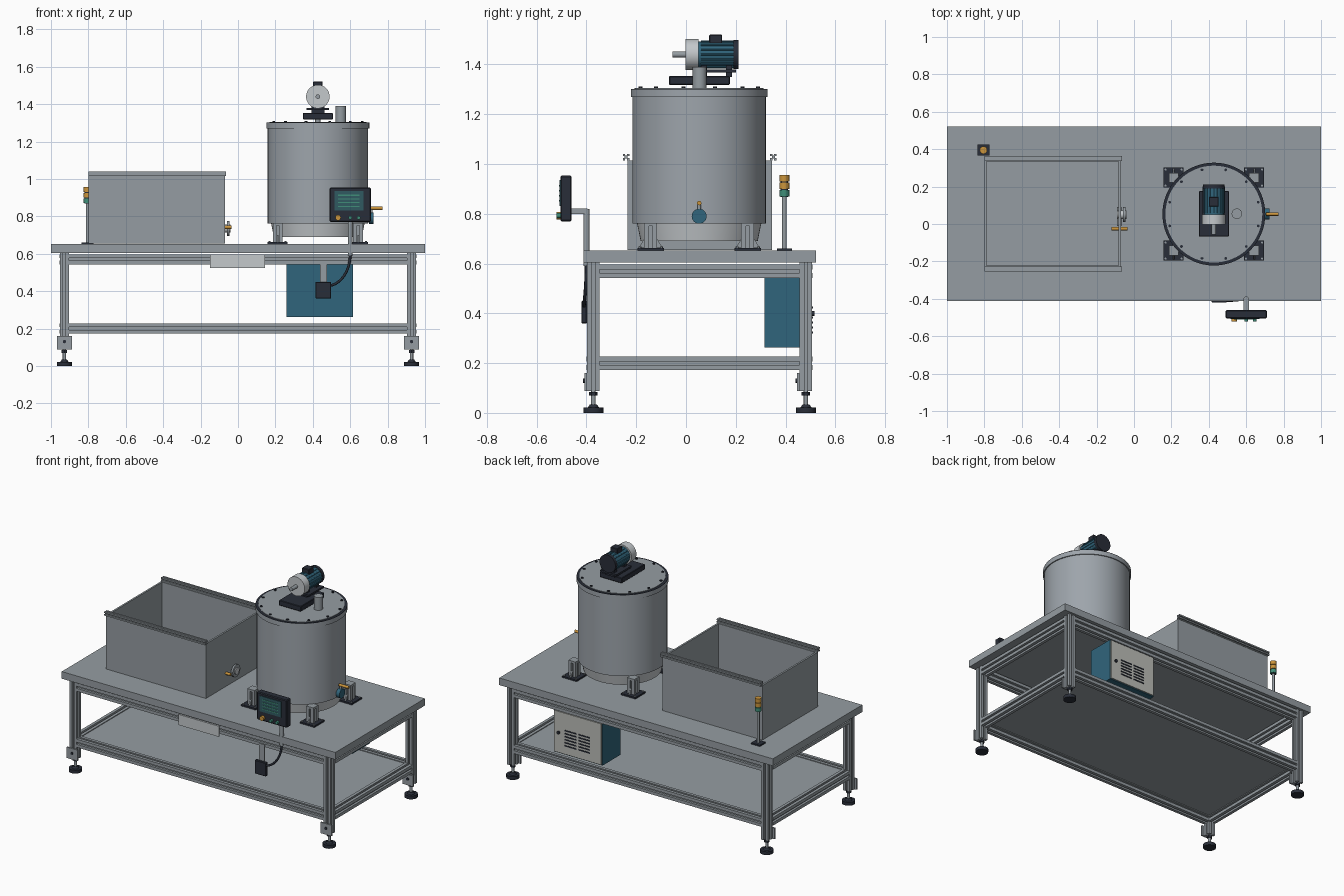
import bpy, bmesh, math
from mathutils import Vector, Matrix

cube = bpy.data.objects.get("Cube")
if cube:
    bpy.data.objects.remove(cube, do_unlink=True)


def material(name, *rgb):
    m = bpy.data.materials.new(name)
    m.use_nodes = True
    m.diffuse_color = (*rgb, 1)
    m.node_tree.nodes["Principled BSDF"].inputs["Base Color"].default_value = (*rgb, 1)
    return m


STEEL = material("steel grey", .30, .335, .36)
TANK = material("brushed steel", .34, .375, .41)
LIGHT = material("light grey", .55, .58, .6)
DARK = material("dark slate", .022, .027, .04)
BLUE = material("machine blue", .03, .13, .2)
ORANGE = material("amber", .6, .3, .045)
GREEN = material("signal green", .05, .27, .19)
SCREEN = material("screen teal", .03, .1, .12)
DOOR = material("door grey", .5, .51, .48)

AXES = {"x": Matrix.Rotation(math.pi / 2, 4, "Y"),
        "y": Matrix.Rotation(-math.pi / 2, 4, "X"),
        "z": Matrix.Identity(4)}


def finish(name, bm, mat, smooth=False):
    bmesh.ops.recalc_face_normals(bm, faces=bm.faces)
    me = bpy.data.meshes.new(name)
    bm.to_mesh(me)
    bm.free()
    me.materials.append(mat)
    ob = bpy.data.objects.new(name, me)
    bpy.context.collection.objects.link(ob)
    if smooth:
        bpy.ops.object.select_all(action="DESELECT")
        ob.select_set(True)
        bpy.context.view_layer.objects.active = ob
        bpy.ops.object.shade_smooth_by_angle(angle=math.radians(35))
    return ob


def box(name, x, y, z, mat, bevel=0):
    """Box from three (low, high) ranges."""
    lo, hi = Vector((x[0], y[0], z[0])), Vector((x[1], y[1], z[1]))
    bm = bmesh.new()
    bmesh.ops.create_cube(bm, size=1, matrix=Matrix.Translation((lo + hi) / 2)
                          @ Matrix.Diagonal((*(hi - lo), 1)))
    if bevel:
        bmesh.ops.bevel(bm, geom=bm.edges[:], offset=bevel, segments=1, affect="EDGES")
    return finish(name, bm, mat)


def rod(name, start, length, r, mat, axis="z", sides=24, r2=None):
    """Cylinder or cone growing from start along an axis."""
    bm = bmesh.new()
    bmesh.ops.create_cone(bm, cap_ends=True, segments=sides, radius1=r,
                          radius2=r if r2 is None else r2, depth=length,
                          matrix=Matrix.Translation(start) @ AXES[axis]
                          @ Matrix.Translation((0, 0, length / 2)))
    return finish(name, bm, mat, sides > 8)


def prism(name, pts, start, length, mat, axis="z"):
    """Extrude a flat outline along an axis."""
    bm = bmesh.new()
    face = bm.faces.new([bm.verts.new((px, py, 0)) for px, py in pts])
    new = bmesh.ops.extrude_face_region(bm, geom=[face])["geom"]
    bmesh.ops.translate(bm, vec=(0, 0, length),
                        verts=[v for v in new if isinstance(v, bmesh.types.BMVert)])
    bmesh.ops.transform(bm, matrix=Matrix.Translation(start) @ AXES[axis], verts=bm.verts)
    return finish(name, bm, mat)


def slotted(name, start, length, axis="z", size=.05):
    """Aluminium profile with a groove on each side."""
    h, w, d = size / 2, size * .13, size * .28
    side = [(-h, -h), (-w, -h), (-w, -h + d), (w, -h + d), (w, -h)]
    pts = []
    for k in range(4):
        c, s = round(math.cos(k * math.pi / 2)), round(math.sin(k * math.pi / 2))
        pts += [(px * c - py * s, px * s + py * c) for px, py in side]
    return prism(name, pts, start, length, STEEL, axis)


# Table top, frame and shelf
FRONT, BACK, LEGX = -.372, .482, .928
box("table_top", (-1, 1), (-.412, .522), (.605, .652), STEEL)
box("lower_shelf", (-.925, .925), (FRONT, BACK), (.212, .222), STEEL)
for z in (.57, .2):
    for y in (FRONT, BACK):
        slotted("long_rail", (-LEGX + .025, y, z), 2 * LEGX - .05, "x", .054)
    for x in (-LEGX, LEGX):
        slotted("side_rail", (x, FRONT + .025, z), BACK - FRONT - .05, "y", .054)

# Legs with levelling feet
for x in (-LEGX, LEGX):
    for y in (FRONT, BACK):
        slotted("leg", (x, y, .088), .517)
        rod("foot_pad", (x, y, 0), .022, .04, DARK)
        rod("foot_collar", (x, y, .022), .012, .022, DARK, r2=.014)
        rod("foot_stem", (x, y, .03), .06, .009, STEEL, sides=12)
        rod("foot_nut", (x, y, .07), .014, .017, DARK, sides=6)
        box("foot_bracket", (x - .04, x + .04), (y - .035, y - .025), (.088, .16), STEEL)
        rod("bracket_bolt", (x, y - .041, .13), .008, .009, DARK, "y", 12)

# Front label plate
box("front_plate", (-.15, .145), (-.408, -.398), (.525, .595), LIGHT)

# Open tray
box("tray_floor", (-.8, -.07), (-.235, .345), (.655, .67), STEEL)
for y in (-.235, .333):
    box("tray_long_wall", (-.8, -.07), (y, y + .012), (.665, 1.015), STEEL)
for x in (-.8, -.082):
    box("tray_end_wall", (x, x + .012), (-.23, .34), (.665, 1.015), STEEL)
for y in (-.241, .351):
    slotted("tray_rim_rail", (-.8, y, 1.028), .735, "x", .026)

# Tray drain valve
rod("drain_pipe", (-.09, .05, .735), .05, .022, LIGHT, "x")
rod("drain_flange", (-.058, .05, .735), .012, .04, STEEL, "x")
rod("drain_body", (-.08, -.01, .735), .1, .012, STEEL, "y", 16)
rod("drain_handle", (-.12, -.025, .742), .085, .009, ORANGE, "x", 12)

# Tank
CX, CY = .427, .053
rod("tank_body", (CX, CY, .762), .518, .268, TANK, sides=64)
rod("tank_bottom", (CX, CY, .69), .073, .235, LIGHT, sides=64, r2=.25)
rod("tank_rim", (CX, CY, 1.27), .03, .275, TANK, sides=64)
rod("lid_ring", (CX, CY, 1.298), .004, .275, DARK, sides=64)
rod("tank_lid", (CX, CY, 1.299), .006, .259, STEEL, sides=64)
for k in range(12):
    a = math.tau * (k + .5) / 12
    rod("lid_bolt", (CX + .245 * math.cos(a), CY + .245 * math.sin(a), 1.304),
        .007, .008, DARK, sides=6)
rod("lid_inlet", (.55, .055, 1.303), .087, .028, STEEL)

# Tank supports
for sx in (-1, 1):
    for sy in (-1, 1):
        x, y = CX + sx * .215, CY + sy * .195
        box("support_pad", (x - .053, x + .053), (y - .053, y + .053), (.652, .662), DARK)
        slotted("support_post", (x, y, .662), .09, size=.052)
        box("support_cap", (x - .026, x + .026), (y - .026, y + .026), (.75, .764), STEEL)
        for s in (-1, 1):
            prism("support_gusset", [(0, 0), (-.035, 0), (0, s * .022)],
                  (x - .004 if s else x, y + s * .026, .664), .008, STEEL, "x")
            for t in (-1, 1):
                rod("pad_bolt", (x + s * .043, y + t * .043, .66), .008, .006, STEEL, sides=6)

# Tank outlet
rod("outlet_neck", (.685, CY, .79), .02, .022, STEEL, "x")
rod("outlet_valve", (.7, CY, .79), .025, .03, BLUE, "x")
rod("outlet_stem", (.713, CY, .8), .042, .007, STEEL, sides=12)
rod("outlet_handle", (.705, CY, .843), .068, .009, ORANGE, "x", 12)

# Drive motor
MZ = 1.44
box("motor_base", (CX - .08, CX + .08), (-.068, .176), (1.318, 1.353), DARK, .003)
rod("mixer_shaft", (CX, CY, 1.3), .03, .014, STEEL)
box("motor_foot", (CX - .06, CX + .06), (.045, .2), (1.368, 1.38), DARK)
for y in (.06, .16):
    box("motor_mount", (CX - .035, CX + .035), (y, y + .025), (1.35, 1.395), DARK)
rod("gear_head", (CX, -.003, MZ), .053, .063, LIGHT, "y", 32)
rod("motor_shaft", (CX, -.055, MZ), .055, .012, STEEL, "y")
rod("motor_body", (CX, .05, MZ), .145, .053, BLUE, "y", 32)
for k in range(16):
    a = math.tau * k / 16
    rod("cooling_fin", (CX + .053 * math.cos(a), .06, MZ + .053 * math.sin(a)),
        .13, .004, BLUE, "y", 6)
rod("fan_cover", (CX, .19, MZ), .02, .058, DARK, "y", 32)
box("terminal_box", (CX - .026, CX + .026), (.093, .145), (1.48, 1.52), DARK, .003)

# Signal tower
TX, TY = -.805, .395
box("signal_base", (TX - .032, TX + .032), (TY - .03, TY + .03), (.652, .661), DARK)
rod("signal_pole", (TX, TY, .66), .21, .009, STEEL, sides=16)
rod("signal_core", (TX, TY, .868), .085, .015, DARK)
for z, mat in ((.87, GREEN), (.9, ORANGE), (.93, ORANGE)):
    rod("signal_light", (TX, TY, z), .026, .02, mat)

# Control panel on its post
rod("panel_post", (.6, -.4, .59), .23, .0125, STEEL)
box("panel_arm", (.585, .615), (-.465, -.395), (.8, .822), STEEL)
box("panel_case", (.49, .71), (-.505, -.46), (.77, .953), DARK, .005)
box("panel_screen", (.515, .672), (-.509, -.504), (.832, .935), SCREEN)
for k in range(4):
    box("screen_line", (.535, .65), (-.511, -.508), (.85 + k * .02, .856 + k * .02), GREEN)
for x, mat, r in ((.535, ORANGE, .015), (.6, GREEN, .01), (.645, GREEN, .01)):
    rod("panel_button", (x, -.52, .793), .017, r, mat, "y", 16)

# Junction box and cable
box("junction_box", (.415, .497), (-.42, -.398), (.36, .45), DARK, .003)
box("junction_hanger", (.438, .475), (-.404, -.396), (.44, .56), STEEL)
curve = bpy.data.curves.new("cable", "CURVE")
curve.dimensions = "3D"
curve.bevel_depth = .007
curve.bevel_resolution = 2
spline = curve.splines.new("BEZIER")
spline.bezier_points.add(1)
ends = (((.6, -.4, .6), (0, 0, -.1)), ((.495, -.41, .43), (.05, 0, .01)))
for p, (co, pull) in zip(spline.bezier_points, ends):
    p.co = co
    sign = 1 if pull[2] < 0 else -1
    p.handle_right = Vector(co) + sign * Vector(pull)
    p.handle_left = Vector(co) - sign * Vector(pull)
curve.materials.append(DARK)
bpy.context.collection.objects.link(bpy.data.objects.new("cable", curve))

# Electrical cabinet
box("cabinet", (.26, .615), (.315, .5), (.262, .543), BLUE)
box("cabinet_door", (.265, .61), (.5, .507), (.267, .538), DOOR)
rod("door_lock", (.575, .505, .4), .012, .01, DARK, "y", 16)
for k in range(6):
    for x in (.345, .445):
        box("door_vent", (x, x + .085), (.506, .51),
            (.32 + k * .02, .328 + k * .02), DARK)
